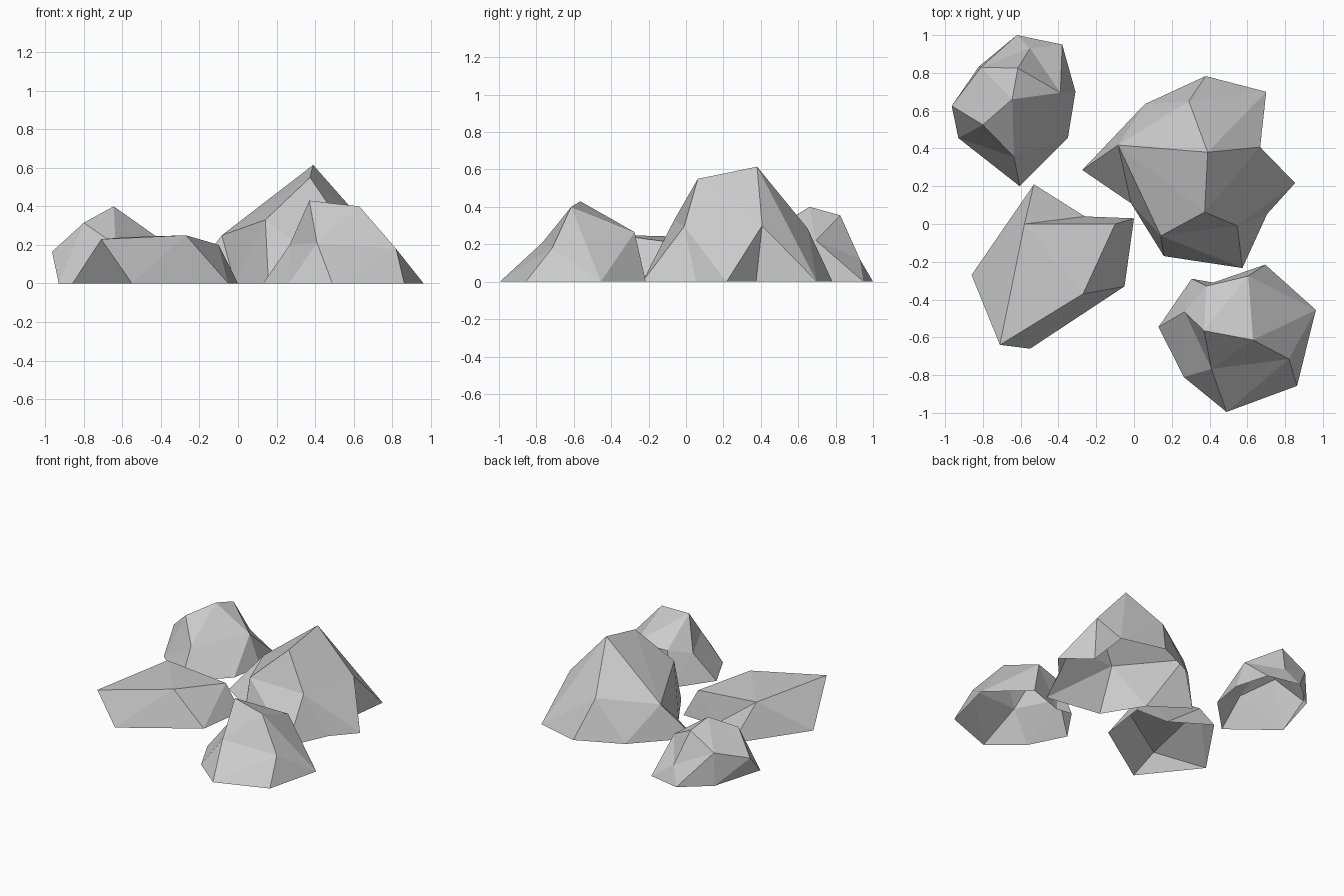
import bpy
import bmesh

if "Cube" in bpy.data.objects:
    bpy.data.objects.remove(bpy.data.objects["Cube"])


def rock(name, rings, bands):
    """Zip rings of points together from the ground up, leaving the base open.
    Each band is a step string: g walks along the lower ring, u along the upper."""
    bm = bmesh.new()
    made = {}

    def vert(p):
        if p not in made:
            made[p] = bm.verts.new(p)
        return made[p]

    for low, up, steps in zip(rings, rings[1:], bands):
        i = j = 0
        for step in steps:
            a, b = low[i % len(low)], up[j % len(up)]
            if step == "g":
                i += 1
                tri = (a, low[i % len(low)], b)
            else:
                j += 1
                tri = (a, up[j % len(up)], b)
            if len(set(tri)) == 3:  # shared corners collapse
                bm.faces.new([vert(p) for p in tri])
    mesh = bpy.data.meshes.new(name)
    bm.to_mesh(mesh)
    bm.free()
    bpy.context.collection.objects.link(bpy.data.objects.new(name, mesh))


def ground(*outline):
    return [(x, y, 0.0) for x, y in outline]


# Tall rock, back right: a ridge between two summit points
peak, shoulder = (.39, .38, .615), (.374, .063, .55)
rock("large_rock", [
    ground((-.274, .286), (-.016, .11), (.158, -.17), (.574, -.233), (.705, .053),
           (.853, .217), (.66, .375), (.70, .70), (.379, .783), (.058, .635)),
    [(-.084, .418, .25), (.142, -.063, .33), (.547, -.01, .295),
     (.668, .407, .30), peak, (.29, .65, .285)],
    [shoulder, peak],
], ["gugguggugguuggug", "gggugggu"])

# Small rock, back left
rock("back_left_rock", [
    ground((-.93, .455), (-.605, .20), (-.35, .455), (-.31, .70),
           (-.38, .95), (-.62, 1.0), (-.82, .835)),
    [(-.965, .625, .165), (-.80, .525, .315), (-.635, .355, .20),
     (-.39, .695, .22), (-.55, .93, .12), (-.81, .83, .24)],
    [(-.645, .66, .40), (-.615, .825, .355)],
], ["uugguggugugug", "ggguggug".replace(" ", "")])

# Flat slab, front left
inner, outer = (-.58, .0, .24), (-.27, -.37, .25)
rock("flat_rock", [
    ground((-.86, -.27), (-.55, -.66), (-.05, -.33), (0, .03), (-.26, .04), (-.53, .21)),
    [inner, (-.71, -.64, .23), outer, (-.10, .0, .20)],
    [inner, outer],
], ["uguguggugg", "guggug"])

# Rugged rock, front right
top, spur = (.37, -.565, .43), (.63, -.614, .40)
rock("front_right_rock", [
    ground((.13, -.545), (.263, -.81), (.49, -.995), (.863, -.857),
           (.963, -.455), (.695, -.215), (.42, -.31), (.305, -.29)),
    [(.268, -.465, .20), (.41, -.767, .21), (.82, -.715, .18),
     spur, (.605, -.275, .265), (.384, -.328, .24)],
    [top, spur],
], ["gugugguuggugug", "gugggugg"])
